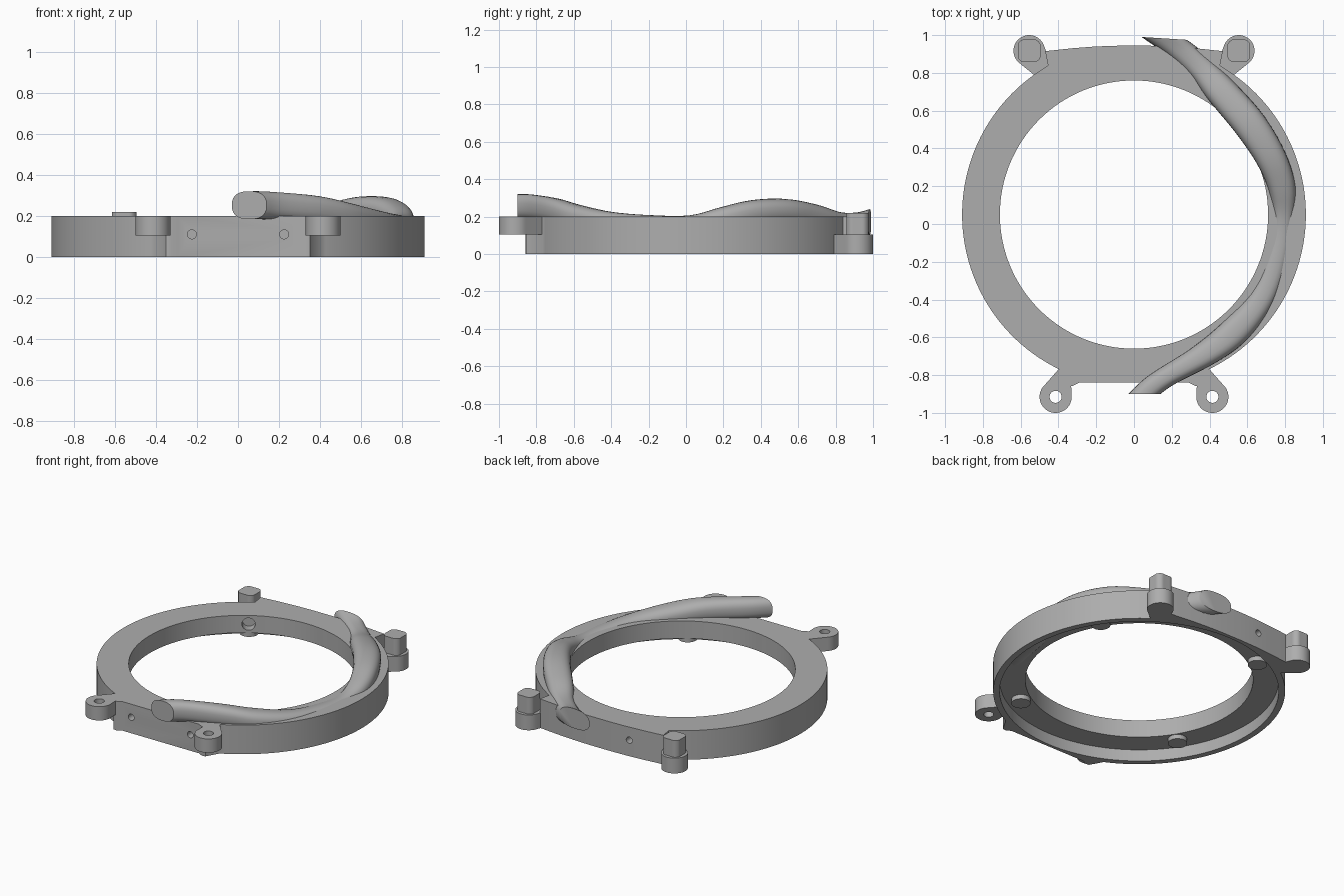
import bpy, bmesh, math
from mathutils import Vector, Matrix

if "Cube" in bpy.data.objects:
    bpy.data.objects.remove(bpy.data.objects["Cube"])

CY = 0.05                       # ring centre in y
R_OUT, R_STEP, R_BORE = 0.91, 0.87, 0.71
H, STEP = 0.20, 0.08            # ring height, underside recess depth

grey = bpy.data.materials.new("plain grey")
grey.diffuse_color = (0.42, 0.42, 0.42, 1)
grey.use_nodes = True
grey.node_tree.nodes["Principled BSDF"].inputs["Base Color"].default_value = grey.diffuse_color


def finish(name, bm):
    bmesh.ops.recalc_face_normals(bm, faces=bm.faces)
    me = bpy.data.meshes.new(name)
    bm.to_mesh(me)
    bm.free()
    ob = bpy.data.objects.new(name, me)
    bpy.context.collection.objects.link(ob)
    me.materials.append(grey)
    return ob


def prism(name, pts, z0, z1):
    """Extrude a flat outline from z0 to z1."""
    bm = bmesh.new()
    face = bm.faces.new([bm.verts.new((x, y, z0)) for x, y in pts])
    ext = bmesh.ops.extrude_face_region(bm, geom=[face])
    top = [v for v in ext["geom"] if isinstance(v, bmesh.types.BMVert)]
    bmesh.ops.translate(bm, verts=top, vec=(0, 0, z1 - z0))
    return finish(name, bm)


def circle(cx, cy, r, n=48):
    return [(cx + r * math.cos(2 * math.pi * i / n),
             cy + r * math.sin(2 * math.pi * i / n)) for i in range(n)]


def hull(points):
    """Convex outline, counter-clockwise."""
    points = sorted(points)

    def chain(seq):
        out = []
        for p in seq:
            while len(out) > 1 and ((out[-1][0] - out[-2][0]) * (p[1] - out[-2][1])
                                    - (out[-1][1] - out[-2][1]) * (p[0] - out[-2][0])) <= 0:
                out.pop()
            out.append(p)
        return out[:-1]
    return chain(points) + chain(points[::-1])


def drill(name, start, direction, r, depth):
    """Cylinder cutter running from start along direction."""
    ob = prism(name, circle(0, 0, r, 24), 0, depth)
    rot = Vector(direction).to_track_quat('Z', 'Y').to_matrix().to_4x4()
    ob.data.transform(Matrix.Translation(start) @ rot)
    return ob


def cut(ob, cutters):
    bpy.context.view_layer.objects.active = ob
    for c in cutters:
        c.hide_render = True
        mod = ob.modifiers.new("cut", 'BOOLEAN')
        mod.operation = 'DIFFERENCE'
        mod.object = c
        bpy.ops.object.modifier_apply(modifier=mod.name)
        bpy.data.objects.remove(c)


# ring body: half outline with front and rear pads, mirrored in x
a0, a1, N = math.radians(-64), math.radians(54.4), 60
half = [(0.29, -0.84), (0.325, -0.858), (0.35, -0.855)]
half += [(R_OUT * math.cos(a0 + (a1 - a0) * i / N),
          CY + R_OUT * math.sin(a0 + (a1 - a0) * i / N)) for i in range(N + 1)]
half += [(0.455, 0.84), (0.47, 0.915), (0.32, 0.931), (0.2, 0.94), (0.08, 0.944)]
ring = prism("ring_body", half + [(-x, y) for x, y in reversed(half)], 0, H)

cutters = [prism("bore_cutter", circle(0, CY, R_BORE, 128), -0.1, H + 0.1),
           prism("recess_cutter", circle(0, CY, R_STEP, 128), -0.1, STEP)]
for s in (-1, 1):               # small screw holes, front and rear
    cutters.append(drill("front_hole", (s * 0.225, -0.95, 0.11), (0, 1, 0), 0.022, 0.2))
    cutters.append(drill("rear_hole", (s * 0.225, 1.05, 0.11), (0, -1, 0), 0.022, 0.2))
t = math.radians(122)           # side hole in the bore
d = Vector((math.cos(t), math.sin(t), 0))
cutters.append(drill("bore_hole", Vector((0, CY, 0.14)) + d * 0.65, d, 0.042, 0.12))
cut(ring, cutters)

# lugs on both sides
for s, side in ((-1, "left"), (1, "right")):
    outline = hull(circle(0.415, -0.915, 0.085) + [(0.40, -0.77), (0.335, -0.80)])
    lug = prism("front_lug_" + side, [(s * x, y) for x, y in outline], 0.105, H)
    cut(lug, [drill("lug_hole", (s * 0.415, -0.915, 0), (0, 0, 1), 0.032, 0.4)])

    outline = hull(circle(0.555, 0.917, 0.083) + [(0.53, 0.79), (0.45, 0.80), (0.46, 0.90)])
    prism("rear_lug_" + side, [(s * x, y) for x, y in outline], 0, 0.105)
    # pin with flattened sides
    pin = [(max(-0.06, min(0.06, x)), max(-0.06, min(0.06, y)))
           for x, y in circle(0, 0, 0.07, 40)]
    pin = list(dict.fromkeys(pin))
    prism("rear_pin_" + side, [(s * 0.555 + x, 0.917 + y) for x, y in pin], 0.1, 0.22)

# round bosses under the recess floor
for k in range(4):
    a = math.radians(32 + 90 * k)
    prism("boss", circle(0.775 * math.cos(a), CY + 0.775 * math.sin(a), 0.06, 32), 0.05, STEP + 0.01)

# tube lying on the ring: inner edge x, y, outer edge x, y, top height
rows = [
    (-0.03, -0.90, 0.14, -0.90, 0.32), (0.08, -0.80, 0.22, -0.845, 0.318),
    (0.30, -0.66, 0.44, -0.73, 0.298), (0.46, -0.53, 0.60, -0.61, 0.262),
    (0.61, -0.37, 0.74, -0.42, 0.225), (0.69, -0.18, 0.82, -0.20, 0.208),
    (0.73, 0.02, 0.85, 0.02, 0.207), (0.715, 0.17, 0.855, 0.20, 0.25),
    (0.65, 0.32, 0.80, 0.38, 0.288), (0.54, 0.48, 0.69, 0.57, 0.295),
    (0.40, 0.65, 0.55, 0.73, 0.265), (0.30, 0.78, 0.43, 0.85, 0.225),
    (0.18, 0.89, 0.34, 0.93, 0.222), (0.04, 0.99, 0.28, 0.975, 0.24)]
rows = [Vector(r) for r in rows]


def spline(i, u):
    p = [rows[max(0, min(len(rows) - 1, i + k))] for k in (-1, 0, 1, 2)]
    return 0.5 * (2 * p[1] + (p[2] - p[0]) * u + (2 * p[0] - 5 * p[1] + 4 * p[2] - p[3]) * u * u
                  + (3 * p[1] - p[0] - 3 * p[2] + p[3]) * u ** 3)


SEG = 28
stations = [spline(i, j / 5) for i in range(len(rows) - 1) for j in range(5)] + [rows[-1]]
bm = bmesh.new()
loops = []
for r in stations:
    inner, outer = Vector((r[0], r[1], 0)), Vector((r[2], r[3], 0))
    mid, w, h = (inner + outer) / 2, (outer - inner) / 2, 0.068
    loop = []
    for k in range(SEG):        # slightly squared oval section
        c, s = math.cos(2 * math.pi * k / SEG), math.sin(2 * math.pi * k / SEG)
        c, s = (math.copysign(abs(v) ** 0.8, v) for v in (c, s))
        loop.append(bm.verts.new(mid + w * c + Vector((0, 0, r[4] - h + h * s))))
    loops.append(loop)
for a, b in zip(loops, loops[1:]):
    for k in range(SEG):
        bm.faces.new((a[k], a[(k + 1) % SEG], b[(k + 1) % SEG], b[k]))
bm.faces.new(loops[0])
bm.faces.new(loops[-1])
finish("tube", bm)

# smooth curved walls, crisp edges
for ob in bpy.context.scene.objects:
    ob.select_set(True)
    bpy.context.view_layer.objects.active = ob
bpy.ops.object.shade_smooth_by_angle(angle=math.radians(35))
